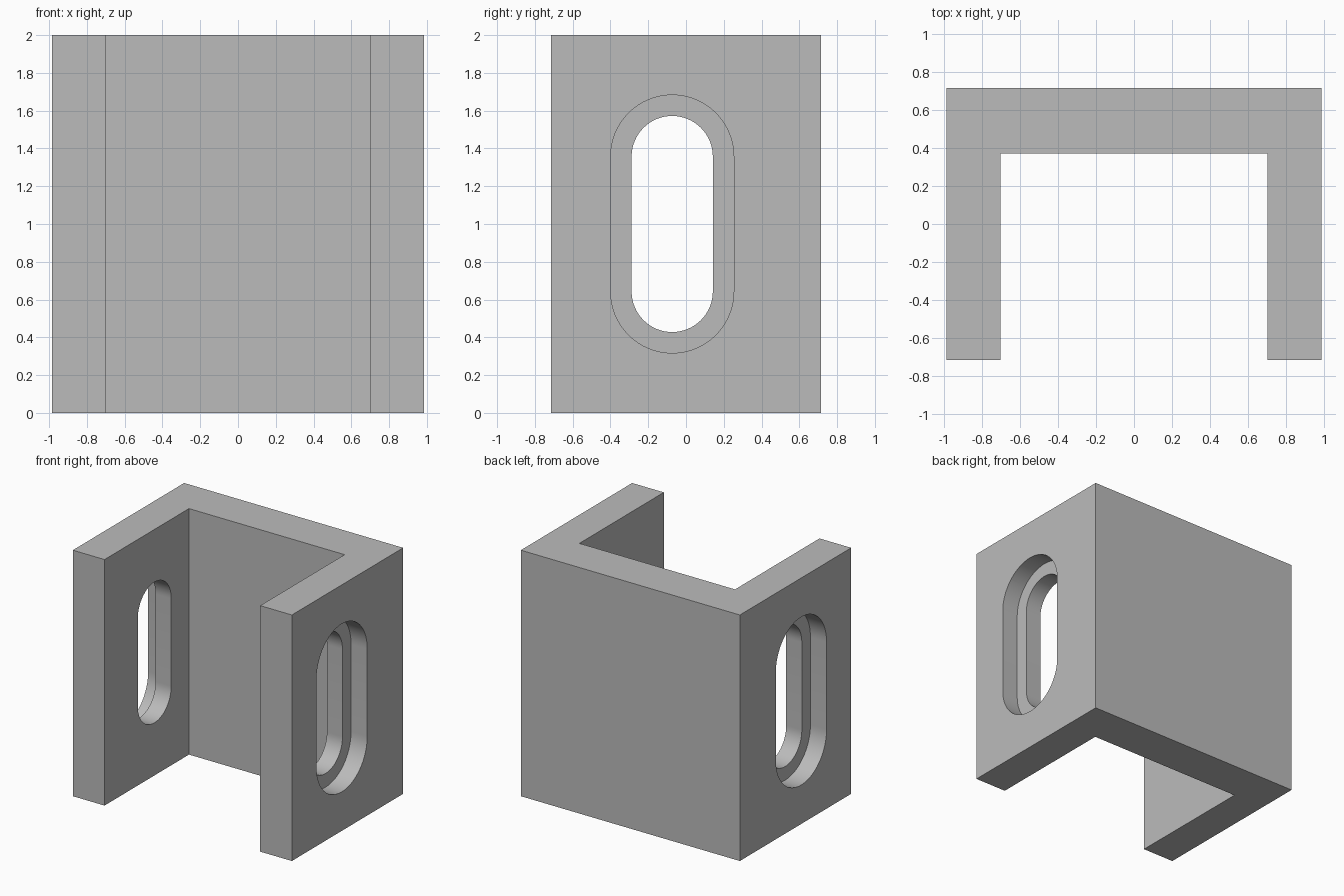
import bpy, bmesh, math

cube = bpy.data.objects.get("Cube")
if cube:
    bpy.data.objects.remove(cube, do_unlink=True)

HEIGHT, HALF_W, HALF_D = 2.0, 0.985, 0.715
INNER_W, WEB_Y = 0.70, 0.37
SLOT_Y, SLOT_Z, SLOT_HALF = -0.073, 1.0, 0.357
RECESS = 0.145

grey = bpy.data.materials.new("plain grey")
grey.use_nodes = True
grey.diffuse_color = (0.5, 0.5, 0.5, 1)
grey.node_tree.nodes["Principled BSDF"].inputs["Base Color"].default_value = (0.5, 0.5, 0.5, 1)


def extrude_outline(name, points, offset):
    """Solid made by sweeping a closed outline along an offset."""
    bm = bmesh.new()
    face = bm.faces.new([bm.verts.new(p) for p in points])
    swept = bmesh.ops.extrude_face_region(bm, geom=[face], use_keep_orig=True)
    verts = [g for g in swept["geom"] if isinstance(g, bmesh.types.BMVert)]
    bmesh.ops.translate(bm, verts=verts, vec=offset)
    bmesh.ops.recalc_face_normals(bm, faces=bm.faces)
    mesh = bpy.data.meshes.new(name)
    bm.to_mesh(mesh)
    bm.free()
    mesh.materials.append(grey)
    obj = bpy.data.objects.new(name, mesh)
    bpy.context.collection.objects.link(obj)
    return obj


def slot_cutter(name, radius, x0, x1, steps=32):
    """Upright rounded slot running along x."""
    points = []
    for end in (0, 1):
        for i in range(steps + 1):
            a = math.pi * (end + i / steps)
            z = SLOT_Z + (SLOT_HALF if end == 0 else -SLOT_HALF)
            points.append((x0, SLOT_Y + radius * math.cos(a), z + radius * math.sin(a)))
    cutter = extrude_outline(name, points, (x1 - x0, 0, 0))
    cutter.hide_render = True
    return cutter


# U-shaped channel: back web with two side walls
half = [(HALF_W, HALF_D), (HALF_W, -HALF_D), (INNER_W, -HALF_D), (INNER_W, WEB_Y)]
outline = half + [(-x, y) for x, y in reversed(half)]
bracket = extrude_outline("channel_bracket", [(x, y, 0) for x, y in outline], (0, 0, HEIGHT))

# Through slot in both walls, and a wider recess on each outer side
cutters = [slot_cutter("through_slot", 0.215, -1.2, 1.2)]
for side, label in ((1, "left"), (-1, "right")):
    cutters.append(slot_cutter(label + "_recess", 0.326, side * (HALF_W - RECESS), side * 1.2))

bpy.ops.object.select_all(action="DESELECT")
bpy.context.view_layer.objects.active = bracket
bracket.select_set(True)
for cutter in cutters:
    mod = bracket.modifiers.new(cutter.name, "BOOLEAN")
    mod.operation = "DIFFERENCE"
    mod.solver = "EXACT"
    mod.object = cutter
    bpy.ops.object.modifier_apply(modifier=mod.name)
    bpy.data.objects.remove(cutter, do_unlink=True)

bpy.ops.object.shade_smooth_by_angle(angle=math.radians(30))
